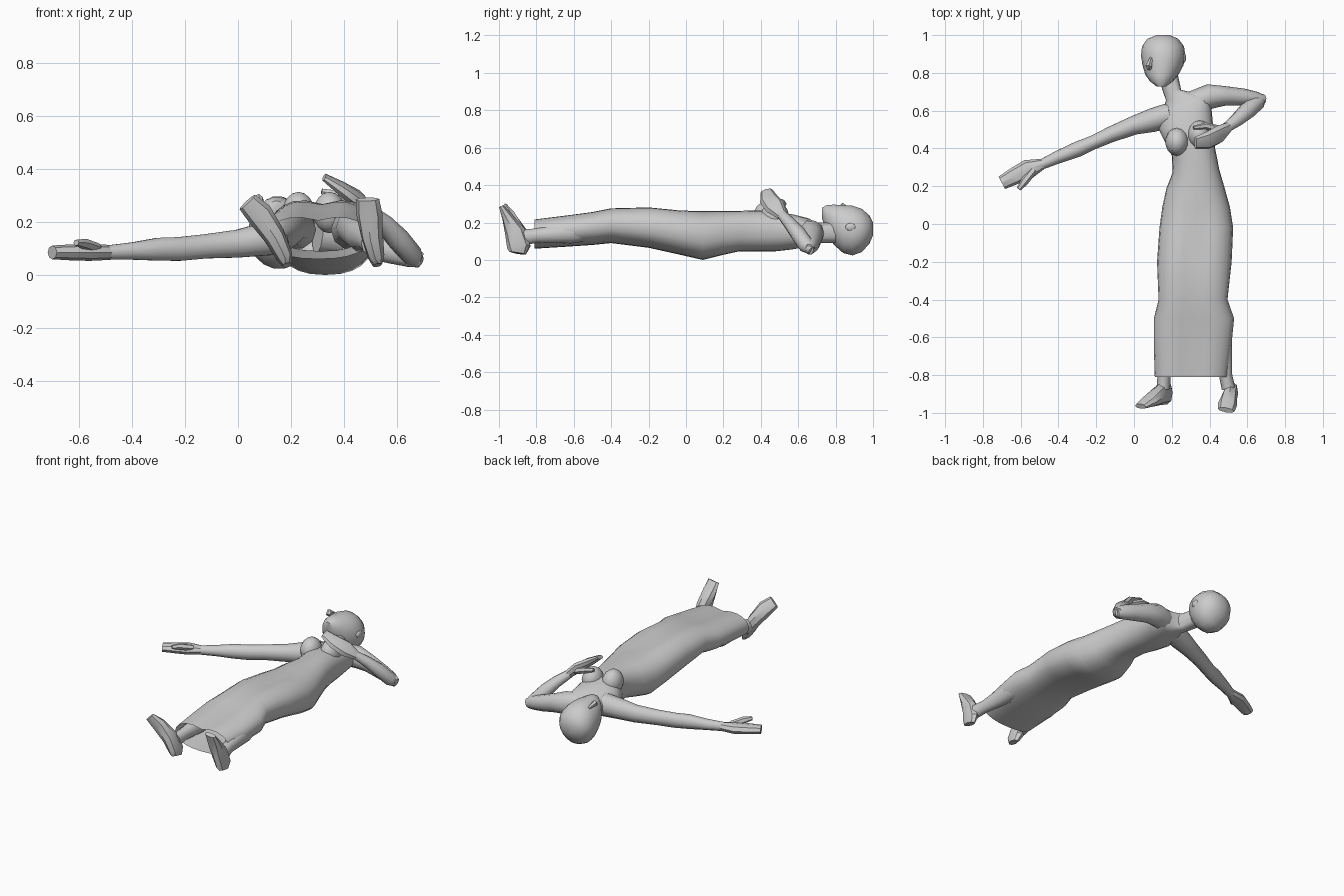
import bpy, bmesh, math
from mathutils import Vector


def finish(name, rings, cap_a=True, cap_b=True, angle=50):
    """Skin a list of point rings into one mesh object."""
    bm = bmesh.new()
    vs = [[bm.verts.new(p) for p in r] for r in rings]
    n = len(vs[0])
    for a, b in zip(vs, vs[1:]):
        for i in range(n):
            bm.faces.new((a[i], a[(i + 1) % n], b[(i + 1) % n], b[i]))
    if cap_a:
        bm.faces.new(vs[0])
    if cap_b:
        bm.faces.new(vs[-1])
    bmesh.ops.recalc_face_normals(bm, faces=bm.faces)
    me = bpy.data.meshes.new(name)
    bm.to_mesh(me)
    bm.free()
    ob = bpy.data.objects.new(name, me)
    bpy.context.collection.objects.link(ob)
    bpy.ops.object.select_all(action='DESELECT')
    bpy.context.view_layer.objects.active = ob
    ob.select_set(True)
    bpy.ops.object.shade_smooth_by_angle(angle=math.radians(angle))
    return ob


def curve(v, power):
    return math.copysign(abs(v) ** power, v)


def trunk(name, sections, n=24, power=0.85, **kw):
    """Sections across y: y, x0, x1, z0, z1, groove depth, tilt."""
    rings = []
    for y, x0, x1, z0, z1, groove, tilt in sections:
        ring = []
        for i in range(n):
            a = 2 * math.pi * i / n
            u, v = curve(math.cos(a), power), curve(math.sin(a), power)
            x = (x0 + x1) / 2 + u * (x1 - x0) / 2
            z = (z0 + z1) / 2 + v * (z1 - z0) / 2
            if v > 0:
                z -= groove * math.exp(-(u / 0.3) ** 2)
            ring.append((x, y + tilt * u * (x1 - x0) / 2, z))
        rings.append(ring)
    return finish(name, rings, **kw)


def limb(name, pts, side, n=10, **kw):
    """Sections along a path: x, y, z, half width along side, half depth."""
    cs = [Vector(p[:3]) for p in pts]
    rings = []
    for i, p in enumerate(pts):
        t = (cs[min(i + 1, len(cs) - 1)] - cs[max(i - 1, 0)]).normalized()
        s = Vector(side)
        s = (s - t * s.dot(t)).normalized()
        d = t.cross(s)
        rings.append([cs[i] + s * p[3] * math.cos(2 * math.pi * k / n)
                      + d * p[4] * math.sin(2 * math.pi * k / n) for k in range(n)])
    return finish(name, rings, **kw)


def ball(name, loc, size):
    bpy.ops.mesh.primitive_uv_sphere_add(segments=14, ring_count=8, location=loc)
    ob = bpy.context.object
    ob.name, ob.scale = name, size
    bpy.ops.object.shade_smooth()
    return ob


# Long dress, open at the hem, continuing into the torso and neck
trunk("dress_and_torso", [
    (-0.81, 0.11, 0.495, 0.06, 0.225, 0.02, 0),
    (-0.65, 0.105, 0.515, 0.07, 0.245, 0.02, 0),
    (-0.50, 0.105, 0.53, 0.08, 0.265, 0.02, 0),
    (-0.40, 0.13, 0.495, 0.09, 0.285, 0.02, 0),
    (-0.20, 0.122, 0.517, 0.065, 0.292, 0.025, 0),
    (-0.02, 0.135, 0.525, 0.025, 0.275, 0.025, 0),
    (0.09, 0.15, 0.508, 0.0, 0.262, 0.0, 0),
    (0.19, 0.172, 0.48, 0.025, 0.262, 0, 0),
    (0.28, 0.205, 0.452, 0.045, 0.262, 0, 0.05),
    (0.38, 0.20, 0.43, 0.045, 0.265, 0, 0.15),
    (0.47, 0.165, 0.42, 0.045, 0.26, 0, 0.3),
    (0.56, 0.13, 0.41, 0.055, 0.245, 0, 0.4),
    (0.635, 0.14, 0.40, 0.07, 0.225, 0, 0.45),
    (0.675, 0.17, 0.31, 0.08, 0.205, 0, 0.3),
    (0.71, 0.15, 0.25, 0.09, 0.20, 0, 0),
    (0.80, 0.13, 0.23, 0.09, 0.20, 0, 0),
], cap_a=False)

# Bust
for name, x, y in (("left_bust", 0.228, 0.435), ("right_bust", 0.345, 0.475)):
    ball(name, (x, y, 0.235), (0.062, 0.075, 0.078))

# Head with nose and ears
trunk("head", [
    (0.728, 0.12, 0.17, 0.22, 0.28, 0, 0),
    (0.755, 0.085, 0.205, 0.14, 0.295, 0, 0),
    (0.79, 0.06, 0.235, 0.08, 0.297, 0, 0),
    (0.84, 0.045, 0.262, 0.035, 0.295, 0, 0),
    (0.89, 0.037, 0.272, 0.022, 0.292, 0, 0),
    (0.94, 0.042, 0.265, 0.04, 0.275, 0, 0),
    (0.98, 0.07, 0.235, 0.085, 0.24, 0, 0),
    (1.0, 0.12, 0.19, 0.13, 0.20, 0, 0),
], n=18, power=1.0)
limb("nose", [(0.092, 0.88, 0.265, 0.008, 0.008), (0.078, 0.835, 0.285, 0.018, 0.022),
              (0.08, 0.82, 0.275, 0.012, 0.012)], (1, 0, 0.5), n=6)
ball("ear", (0.262, 0.88, 0.175), (0.014, 0.028, 0.022))

# Outstretched arm, hand and thumb
limb("left_arm", [
    (0.20, 0.58, 0.15, 0.065, 0.075), (0.10, 0.55, 0.135, 0.063, 0.065),
    (0.0, 0.522, 0.118, 0.05, 0.055), (-0.12, 0.475, 0.108, 0.042, 0.048),
    (-0.22, 0.43, 0.098, 0.037, 0.047), (-0.30, 0.395, 0.097, 0.041, 0.045),
    (-0.40, 0.355, 0.09, 0.034, 0.034), (-0.49, 0.315, 0.085, 0.027, 0.028)], (0, 1, 0))
limb("left_hand", [
    (-0.48, 0.32, 0.085, 0.027, 0.028), (-0.56, 0.29, 0.085, 0.052, 0.032),
    (-0.63, 0.255, 0.085, 0.046, 0.03), (-0.70, 0.218, 0.085, 0.037, 0.026)],
    (0, 1, 0), n=8, angle=30)
limb("left_thumb", [
    (-0.53, 0.285, 0.10, 0.02, 0.02), (-0.58, 0.225, 0.118, 0.022, 0.02),
    (-0.61, 0.185, 0.122, 0.013, 0.012)], (1, 0, 0), n=6, angle=30)

# Bent arm resting over the chest
limb("right_upper_arm", [
    (0.30, 0.64, 0.15, 0.06, 0.07), (0.40, 0.675, 0.14, 0.066, 0.07),
    (0.48, 0.678, 0.12, 0.052, 0.058), (0.58, 0.672, 0.09, 0.045, 0.05),
    (0.65, 0.662, 0.07, 0.038, 0.043), (0.69, 0.66, 0.055, 0.022, 0.03)], (0, 1, 0))
limb("right_forearm", [
    (0.685, 0.672, 0.05, 0.018, 0.025), (0.655, 0.645, 0.075, 0.042, 0.042),
    (0.60, 0.60, 0.14, 0.046, 0.042), (0.55, 0.555, 0.195, 0.038, 0.034),
    (0.49, 0.51, 0.245, 0.028, 0.026)], (0.6, -0.7, 0.3))
limb("right_hand", [
    (0.50, 0.515, 0.238, 0.028, 0.026), (0.45, 0.475, 0.285, 0.054, 0.03),
    (0.39, 0.443, 0.325, 0.05, 0.025), (0.325, 0.43, 0.368, 0.033, 0.013)],
    (0.4, 1, 0), n=8, angle=30)
limb("right_thumb", [
    (0.45, 0.50, 0.27, 0.022, 0.02), (0.38, 0.52, 0.30, 0.018, 0.02),
    (0.315, 0.51, 0.315, 0.01, 0.012)], (0, 1, 0), n=6, angle=30)

# Legs inside the skirt, feet pointing upwards
legs = {
    "left": ([(0.155, -0.87, 0.12, 0.036, 0.045), (0.16, -0.80, 0.13, 0.035, 0.04),
              (0.17, -0.62, 0.145, 0.055, 0.06), (0.20, -0.42, 0.18, 0.06, 0.065),
              (0.22, -0.15, 0.17, 0.075, 0.075)], 0.0,
             [(0.185, -0.90, 0.037, 0.018, 0.045), (0.175, -0.893, 0.07, 0.032, 0.062),
              (0.135, -0.905, 0.15, 0.042, 0.055), (0.08, -0.94, 0.23, 0.05, 0.032),
              (0.035, -0.965, 0.275, 0.04, 0.014)], (0.8, 0, 0.5)),
    "right": ([(0.50, -0.87, 0.12, 0.036, 0.045), (0.485, -0.80, 0.13, 0.035, 0.04),
               (0.465, -0.62, 0.145, 0.055, 0.06), (0.43, -0.42, 0.18, 0.06, 0.065),
               (0.425, -0.15, 0.17, 0.075, 0.075)], 0.0,
              [(0.525, -0.90, 0.037, 0.018, 0.045), (0.52, -0.895, 0.07, 0.032, 0.062),
               (0.505, -0.915, 0.15, 0.042, 0.055), (0.495, -0.955, 0.23, 0.05, 0.03),
               (0.488, -0.985, 0.285, 0.045, 0.014)], (1, 0, -0.3)),
}
for side, (leg, _, foot, hint) in legs.items():
    limb(side + "_leg", leg, (1, 0, 0))
    limb(side + "_foot", foot, hint, n=8, angle=30)
